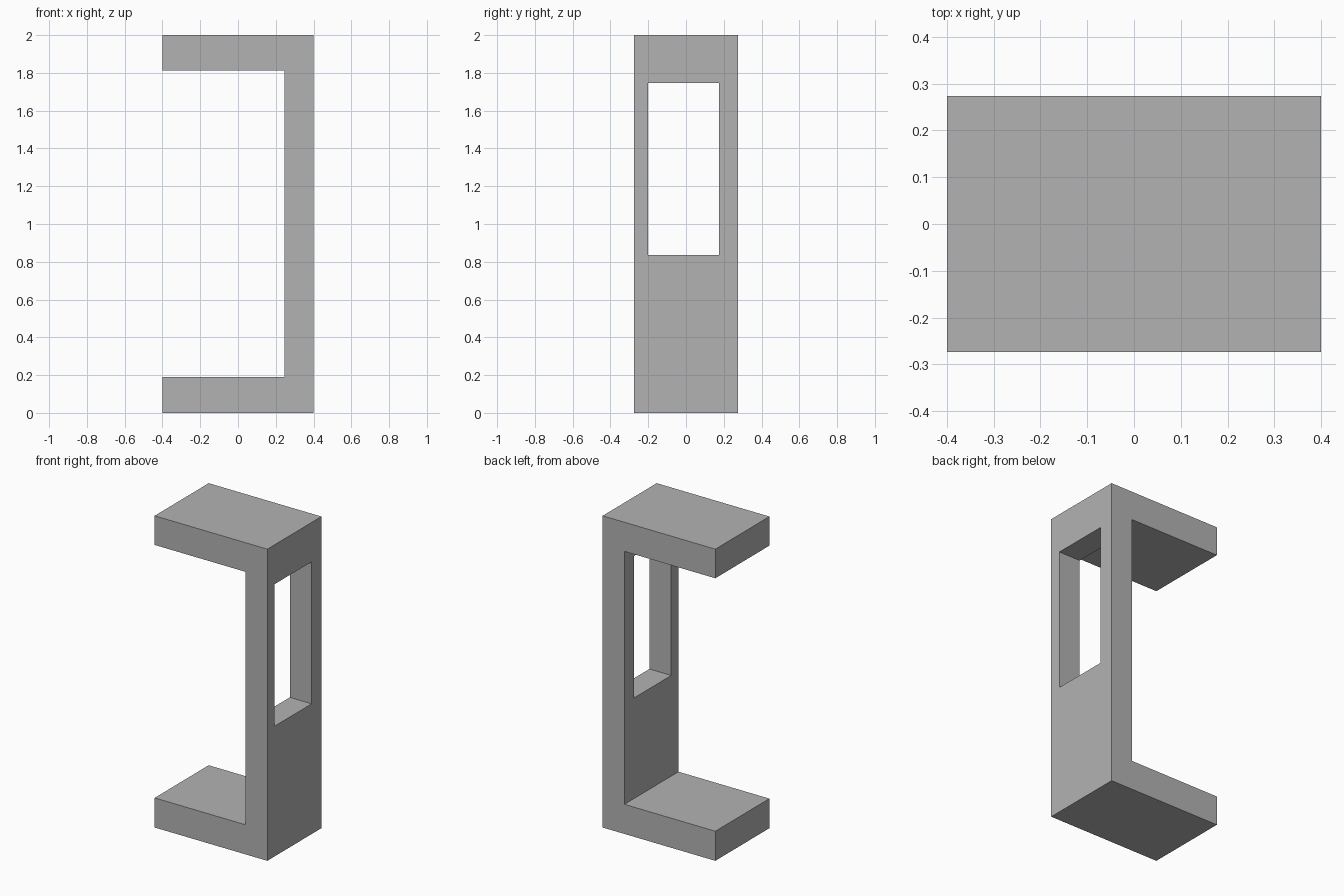
import bpy
import bmesh
from mathutils import Vector

cube = bpy.data.objects.get("Cube")
if cube:
    bpy.data.objects.remove(cube, do_unlink=True)

# Single flat grey
grey = bpy.data.materials.new("plain grey")
grey.use_nodes = True
colour = (0.45, 0.45, 0.45, 1)
grey.diffuse_color = colour
grey.node_tree.nodes["Principled BSDF"].inputs["Base Color"].default_value = colour

HALF_X, HALF_Y, TOP = 0.4, 0.274, 2.0
WALL_X = 0.245
SHELF_LOW, SHELF_HIGH = 0.19, 1.813


def extrude_profile(name, points, direction):
    """Make a solid by pushing a flat outline along a direction."""
    bm = bmesh.new()
    face = bm.faces.new([bm.verts.new(p) for p in points])
    result = bmesh.ops.extrude_face_region(bm, geom=[face])
    moved = [v for v in result["geom"] if isinstance(v, bmesh.types.BMVert)]
    bmesh.ops.translate(bm, verts=moved, vec=Vector(direction))
    bmesh.ops.recalc_face_normals(bm, faces=bm.faces)
    mesh = bpy.data.meshes.new(name)
    bm.to_mesh(mesh)
    bm.free()
    mesh.materials.append(grey)
    obj = bpy.data.objects.new(name, mesh)
    bpy.context.collection.objects.link(obj)
    return obj


# C-shaped bracket: base, upright wall and top shelf in one solid
outline = [(-HALF_X, 0), (HALF_X, 0), (HALF_X, TOP), (-HALF_X, TOP),
           (-HALF_X, SHELF_HIGH), (WALL_X, SHELF_HIGH),
           (WALL_X, SHELF_LOW), (-HALF_X, SHELF_LOW)]
bracket = extrude_profile("c_bracket", [(x, -HALF_Y, z) for x, z in outline],
                          (0, 2 * HALF_Y, 0))

# Rectangular window through the upright wall
window = [(-0.2, 0.836), (0.175, 0.836), (0.175, 1.747), (-0.2, 1.747)]
cutter = extrude_profile("window_cutter", [(0.1, y, z) for y, z in window],
                         (0.5, 0, 0))
cutter.hide_render = True
cutter.hide_viewport = True
cutter.display_type = 'WIRE'

cut = bracket.modifiers.new("window", 'BOOLEAN')
cut.operation = 'DIFFERENCE'
cut.solver = 'EXACT'
cut.object = cutter
